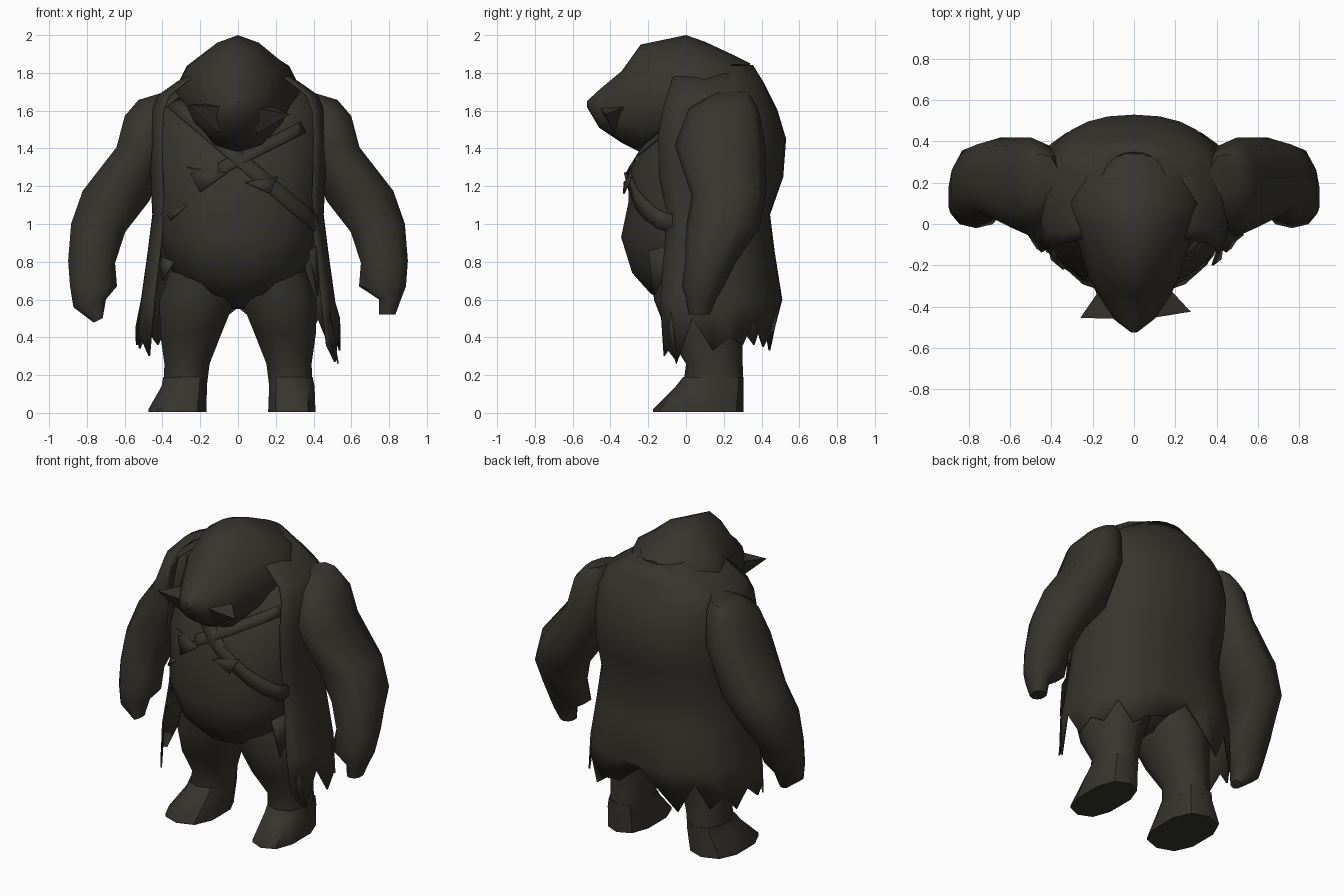
import bpy, bmesh, math
from mathutils import Vector
from mathutils.bvhtree import BVHTree

if "Cube" in bpy.data.objects:
    bpy.data.objects.remove(bpy.data.objects["Cube"])

cloth = bpy.data.materials.new("dark olive grey")
cloth.diffuse_color = (0.037, 0.035, 0.027, 1)
cloth.use_nodes = True
cloth.node_tree.nodes["Principled BSDF"].inputs["Base Color"].default_value = cloth.diffuse_color


def sp(v, p):
    return math.copysign(abs(v) ** p, v)


def finish(name, bm, solid=0.0, angle=45):
    bmesh.ops.recalc_face_normals(bm, faces=bm.faces)
    me = bpy.data.meshes.new(name)
    bm.to_mesh(me)
    bm.free()
    ob = bpy.data.objects.new(name, me)
    bpy.context.collection.objects.link(ob)
    me.materials.append(cloth)
    if solid:
        m = ob.modifiers.new("thickness", 'SOLIDIFY')
        m.thickness = solid
        m.offset = 0
    bpy.ops.object.select_all(action='DESELECT')
    ob.select_set(True)
    bpy.context.view_layer.objects.active = ob
    bpy.ops.object.shade_smooth_by_angle(angle=math.radians(angle))
    return ob


def loft(name, rings, closed=True, caps=True, solid=0.0):
    bm = bmesh.new()
    rows = [[bm.verts.new(p) for p in r] for r in rings]
    n = len(rows[0])
    for a, b in zip(rows, rows[1:]):
        for i in range(n if closed else n - 1):
            j = (i + 1) % n
            bm.faces.new((a[i], a[j], b[j], b[i]))
    if caps:
        bm.faces.new(rows[0])
        bm.faces.new(rows[-1])
    return finish(name, bm, solid)


def ring(cx, cy, cz, rx, ry, slope=0.0, n=10, p=0.9, side=1):
    """Rounded cross-section, level or tilted sideways."""
    out = []
    for i in range(n):
        a = 2 * math.pi * (i + 0.5) / n
        dx, dy = rx * sp(math.cos(a), p), ry * sp(math.sin(a), p)
        out.append((side * (cx + dx), cy + dy, cz + slope * dx))
    return out


# Torso and belly: z, half width, front y, back y
BODY = [(0.55, .05, .02, .15), (0.63, .22, -.19, .27), (0.74, .35, -.29, .36),
        (0.93, .42, -.35, .40), (1.12, .44, -.31, .42), (1.28, .45, -.31, .49),
        (1.45, .455, -.20, .51), (1.60, .45, -.10, .47), (1.69, .40, 0.0, .42),
        (1.75, .31, .04, .39), (1.84, .17, .10, .34)]
torso = loft("torso", [ring(0, (f + b) / 2, z, w, (b - f) / 2, n=16)
                       for z, w, f, b in BODY])

# Hooded head, lofted from snout to nape: y, low z, high z, half width
HEAD = [(-.525, 1.62, 1.65, .015), (-.46, 1.51, 1.71, .10), (-.34, 1.43, 1.81, .18),
        (-.24, 1.38, 1.95, .225), (0.0, 1.40, 2.0, .30), (.10, 1.45, 1.965, .335),
        (.24, 1.52, 1.90, .27), (.34, 1.62, 1.85, .16)]
rings = []
for y, lo, hi, w in HEAD:
    r = []
    for i in range(12):
        a = math.pi * i / 6 + math.pi / 2
        s = math.sin(a)
        p = 1.45 if s > 0 else 0.9
        r.append((w * sp(math.cos(a), p), y, (lo + hi) / 2 + (hi - lo) / 2 * s))
    rings.append(r)
loft("hooded_head", rings)

# Pointed tufts at the sides of the snout
for side, tip in ((-1, (-.26, -.455, 1.63)), (1, (.275, -.425, 1.58))):
    bm = bmesh.new()
    b = [bm.verts.new((side * x, y, z)) for x, y, z in
         ((.14, -.28, 1.64), (.06, -.46, 1.62), (.10, -.38, 1.48))]
    t = bm.verts.new(tip)
    bm.faces.new(b)
    for i in range(3):
        bm.faces.new((b[i], b[(i + 1) % 3], t))
    finish("face_tuft", bm, angle=20)

# Arms: centre x, y, z, half width, half depth, tilt
ARM = [(.45, .24, 1.68, .08, .10, -.3), (.475, .20, 1.61, .13, .185, -.3),
       (.50, .18, 1.42, .15, .24, -.1), (.645, .225, 1.15, .185, .195, .15),
       (.74, .195, .98, .15, .195, .15), (.775, .13, .80, .13, .135, .05),
       (.765, .09, .67, .13, .11, 0)]
HANDS = {-1: [(.785, .07, .58, .09, .08, -.25), (.74, .05, .49, .025, .04, -.5)],
         1: [(.805, .08, .60, .06, .08, 0), (.79, .07, .52, .045, .055, 0)]}
# Legs: centre x, y, z, half width, half depth
LEG = [(.17, .08, .80, .18, .26), (.215, .08, .60, .21, .25), (.25, .10, .42, .17, .20),
       (.27, .15, .26, .125, .15), (.28, .145, .14, .12, .16)]
FEET = {-1: (.32, .16), 1: (.285, .13)}
for side, label in ((-1, "left"), (1, "right")):
    loft(label + "_arm", [ring(*s, side=side) for s in ARM + HANDS[side]])
    loft(label + "_leg", [ring(*s, side=side) for s in LEG])
    fx, fw = FEET[side]
    loft(label + "_foot", [ring(*s, p=.8, side=side) for s in (
        (.28, .145, .19, .12, .16), (.285, .125, .14, .125, .18),
        (fx, .065, .02, fw, .24), (fx, .065, 0.005, fw, .24))])

# Long coat: open at the front, torn hem, split at the back
HEM = [.36, .27, .50, .33, .40, .36, .50, .35, .42, .44, .56,
       .44, .33, .52, .36, .44, .34, .45, .36, .40, .30]
COAT = [(1.84, .17, .25), (1.75, .32, .305), (1.68, .42, .34), (1.60, .455, .38),
        (1.45, .465, .425), (1.25, .46, .41), (1.05, .45, .34), (.85, .475, .365),
        (.60, .51, .405), (0, .54, .37)]
rows = []
for z, w, d in COAT:
    r = []
    for i, h in enumerate(HEM):
        a = math.radians(-32 + 244 * i / (len(HEM) - 1))
        r.append((w * sp(math.cos(a), .85), .10 + d * sp(math.sin(a), .85), z or h))
    rows.append(r)
loft("long_coat", rows, closed=False, caps=False, solid=.01)

# Straps across the chest, laid on the torso surface
me = torso.data
tree = BVHTree.FromPolygons([v.co for v in me.vertices], [list(q.vertices) for q in me.polygons])


def strap(name, centre, slope, width, start, end):
    edges = []
    for s in (-.5, .5):
        r = []
        for i in range(13):
            a = math.radians(start + (end - start) * i / 12)
            d = Vector((math.cos(a), math.sin(a), slope * math.cos(a))).normalized()
            hit = tree.ray_cast(Vector(centre) + Vector((0, 0, s * width)), d)[0]
            r.append(hit + d * .008)
        edges.append(r)
    loft(name, edges, closed=False, caps=False, solid=.008)


strap("chest_strap", (.05, .1, 1.31), -.85, .10, 190, 335)
strap("second_strap", (.0, .1, 1.34), .5, .07, 255, 335)

# Torn rags on chest and sides
RAGS = [((-.27, -.23, 1.30), (-.06, -.325, 1.27), (-.20, -.30, 1.17)),
        ((.04, -.325, 1.22), (.21, -.29, 1.25), (.17, -.33, 1.16)),
        ((-.40, -.06, 1.10), (-.27, -.25, 1.10), (-.36, -.20, 1.02)),
        ((-.42, -.06, .84), (-.34, -.22, .80), (-.40, -.17, .70)),
        ((.44, -.02, .90), (.38, -.20, .86), (.42, -.17, .62)),
        ((.47, -.08, .60), (.44, -.12, .55), (.53, -.05, .26))]
bm = bmesh.new()
for tri in RAGS:
    bm.faces.new([bm.verts.new(p) for p in tri])
finish("torn_rags", bm, solid=.01)
